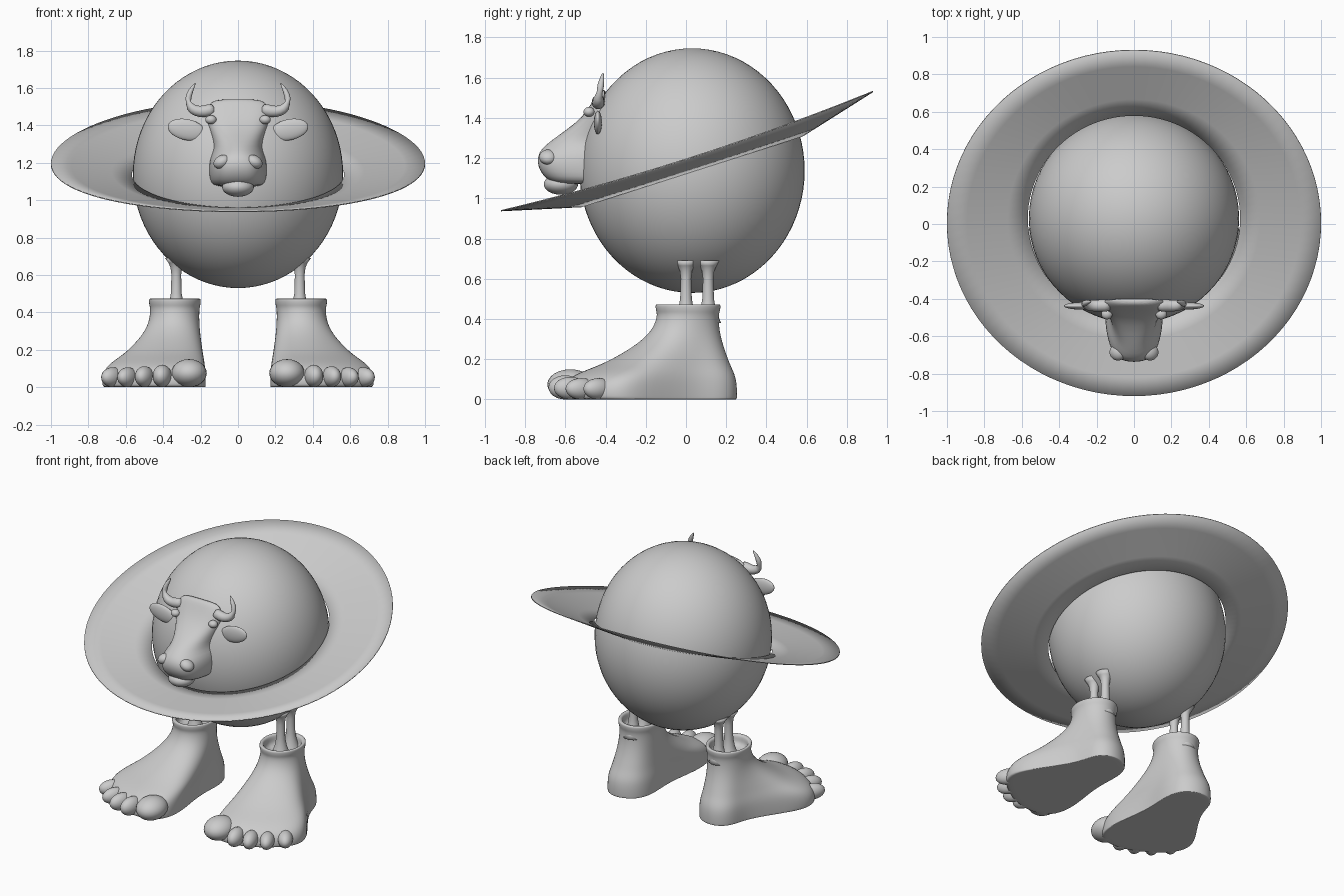
import bpy, bmesh
from math import sin, cos, pi, radians, copysign
from mathutils import Vector, Matrix

if "Cube" in bpy.data.objects:
    bpy.data.objects.remove(bpy.data.objects["Cube"])


def finish(name, bm, mirror=False, subsurf=0):
    bmesh.ops.recalc_face_normals(bm, faces=bm.faces[:])
    me = bpy.data.meshes.new(name)
    bm.to_mesh(me)
    bm.free()
    for p in me.polygons:
        p.use_smooth = True
    ob = bpy.data.objects.new(name, me)
    bpy.context.collection.objects.link(ob)
    if mirror:
        m = ob.modifiers.new("mirror", 'MIRROR')
        m.use_mirror_merge = False
    if subsurf:
        s = ob.modifiers.new("smooth", 'SUBSURF')
        s.levels = s.render_levels = subsurf
    return ob


def loft(name, rings, caps=True, **kw):
    """Skin a list of closed rings with equal point counts."""
    bm = bmesh.new()
    rows = [[bm.verts.new(p) for p in r] for r in rings]
    n = len(rows[0])
    for a, b in zip(rows, rows[1:]):
        for i in range(n):
            j = (i + 1) % n
            bm.faces.new((a[i], a[j], b[j], b[i]))
    if caps:
        bm.faces.new(rows[0])
        bm.faces.new(rows[-1])
    return finish(name, bm, **kw)


def ellipsoid(name, centre, size, rot=(0, 'Z'), seg=(32, 16), **kw):
    bm = bmesh.new()
    mat = (Matrix.Translation(centre) @ Matrix.Rotation(radians(rot[0]), 4, rot[1])
           @ Matrix.Diagonal((*size, 1)))
    bmesh.ops.create_uvsphere(bm, u_segments=seg[0], v_segments=seg[1], radius=1, matrix=mat)
    return finish(name, bm, **kw)


def tube(name, pts, radii, n=12, **kw):
    pts = [Vector(p) for p in pts]
    rings = []
    for k, (p, r) in enumerate(zip(pts, radii)):
        t = pts[min(k + 1, len(pts) - 1)] - pts[max(k - 1, 0)]
        q = t.to_track_quat('Z', 'Y')
        rings.append([p + q @ Vector((r * cos(2 * pi * i / n), r * sin(2 * pi * i / n), 0))
                      for i in range(n)])
    return loft(name, rings, **kw)


# Round body
ellipsoid("body", (0, 0.03, 1.138), (0.562, 0.56, 0.608), seg=(64, 40))

# Tilted, slightly dished ring around the body
N = 96
rings = []
for k in range(5):
    f = k / 4
    row = []
    for i in range(N):
        a = 2 * pi * i / N
        inner = Vector((0.568 * cos(a), 0.03 + 0.55 * sin(a), 0))
        outer = Vector((cos(a), 0.005 + 0.925 * sin(a), 0))
        inner.z = 1.125 + 0.32 * inner.y
        outer.z = 1.195 + 0.32 * outer.y + 0.045 * outer.y ** 2
        row.append(inner.lerp(outer, f))
    rings.append(row)
ring = loft("ring", rings, caps=False)
sol = ring.modifiers.new("thickness", 'SOLIDIFY')
sol.thickness = 0.006
sol.offset = 0

# Head: D-shaped slices stacked downward (z, half width, front y, squareness)
rings = []
for z, w, yf, p in [(1.54, .10, -.425, .9), (1.525, .15, -.44, .8), (1.49, .17, -.46, .7),
                    (1.44, .172, -.49, .65), (1.38, .16, -.54, .8), (1.31, .138, -.64, 1.0),
                    (1.265, .135, -.70, .95), (1.23, .15, -.733, .75), (1.18, .158, -.743, .7),
                    (1.13, .156, -.725, .7), (1.09, .148, -.69, .7), (1.07, .12, -.64, .75)]:
    row = []
    for i in range(17):
        a = pi * i / 16
        c, s = cos(a), max(sin(a), 0)
        row.append((w * copysign(abs(c) ** p, c), -.40 + (yf + .40) * s ** p, z))
    rings.append(row)
loft("head", rings, subsurf=1)
ellipsoid("lower_lip", (0, -.622, 1.07), (.085, .085, .052))
ellipsoid("nostril", (.085, -.685, 1.205), (.048, .045, .035), (25, 'Y'), mirror=True)
ellipsoid("eye", (.145, -.482, 1.43), (.03, .028, .024), mirror=True)
ellipsoid("ear", (.275, -.438, 1.377), (.102, .02, .056), (-12, 'Y'), mirror=True)

# Horns
tube("horn", [(.12, -.435, 1.49), (.18, -.437, 1.472), (.225, -.437, 1.475), (.26, -.433, 1.498),
              (.27, -.428, 1.54), (.255, -.42, 1.583), (.227, -.412, 1.628)],
     [.036, .034, .031, .028, .023, .016, .003], mirror=True, subsurf=1)

# Two thin leg rods per foot, flared at both ends
for name, y in (("front_leg", 0.0), ("rear_leg", 0.11)):
    zs = [.38, .41, .45, .50, .60, .64, .665, .69]
    tube(name, [(.33, y, z) for z in zs], [.065, .052, .038, .029, .026, .031, .042, .06],
         n=20, mirror=True)

# Foot: ankle ellipse blending into the footprint outline
sole = [(.35, .265), (.23, .215), (.19, .08), (.215, -.1), (.185, -.3), (.165, -.45),
        (.2, -.59), (.33, -.63), (.48, -.6), (.61, -.52), (.72, -.42), (.74, -.29),
        (.62, -.12), (.51, .05), (.49, .17), (.44, .24)]


def foot_ring(z, t, s=1.0):
    row = []
    for i, (x, y) in enumerate(sole):
        a = pi / 2 + 2 * pi * i / len(sole)
        ankle = Vector((.3375 + .142 * s * cos(a), .01 + .165 * s * sin(a), z))
        row.append(ankle.lerp(Vector((x, y, z)), t))
    return row


rows = [foot_ring(z, t, s) for z, t, s in [
    (0, .86, 1), (0, .98, 1), (.012, 1.0, 1), (.06, 1.0, 1), (.105, .93, 1), (.14, .78, 1),
    (.175, .58, 1), (.22, .40, .98), (.28, .2, .95), (.35, .05, .93), (.42, 0, .94),
    (.44, 0, .99), (.47, 0, 1.01), (.474, 0, .96), (.472, 0, .84), (.45, 0, .8), (.39, 0, .78)]]
loft("foot", rows, mirror=True, subsurf=2)

# Toes: centre x, y, height radius, width, length, turn
for k, (x, y, h, w, l, r) in enumerate([
        (.262, -.575, .075, .095, .115, 0), (.405, -.60, .06, .05, .085, 10),
        (.50, -.575, .056, .047, .085, 18), (.59, -.52, .053, .046, .085, 26),
        (.67, -.435, .053, .048, .085, 34)]):
    ellipsoid("toe_%d" % (k + 1), (x, y, h), (w, l, h), (r, 'Z'), seg=(24, 12), mirror=True)
    # ridge running back from each toe over the instep
    if k:
        tube("toe_ridge_%d" % k, [(x, y + .02, h * 1.1),
                                  (x * .8 + .07, y * .78, .12),
                                  (x * .55 + .155, y * .5, .19)],
             [w * .8, w * .75, w * .4], mirror=True, subsurf=1)
